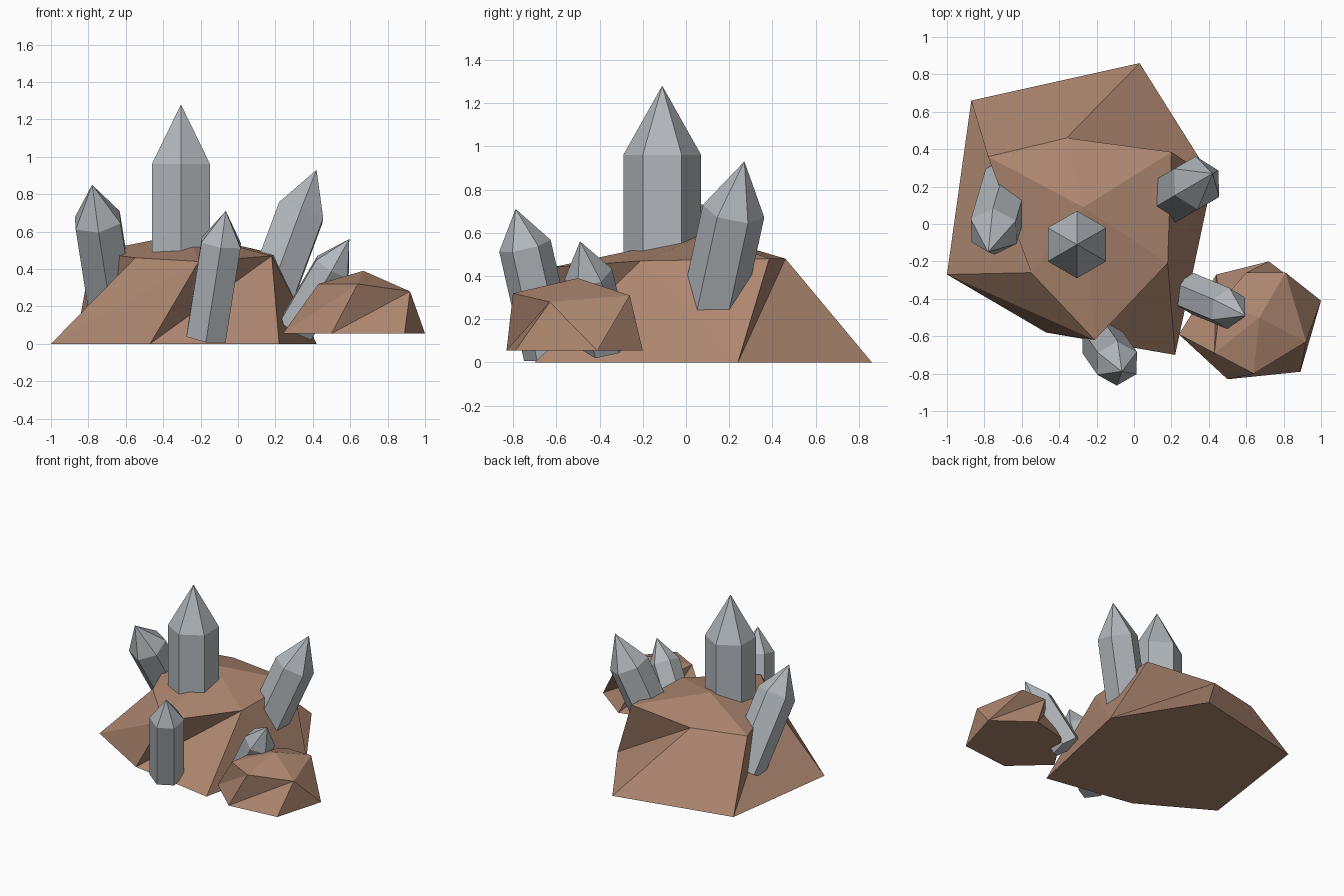
import bpy, bmesh, math
from mathutils import Vector

if "Cube" in bpy.data.objects:
    bpy.data.objects.remove(bpy.data.objects["Cube"])


def material(name, rgb):
    m = bpy.data.materials.new(name)
    m.diffuse_color = (*rgb, 1)
    m.use_nodes = True
    m.node_tree.nodes["Principled BSDF"].inputs["Base Color"].default_value = m.diffuse_color
    return m


BROWN = material("brown rock", (0.43, 0.245, 0.165))
GREY = material("grey crystal", (0.44, 0.47, 0.50))


def finish(name, bm, mat):
    bmesh.ops.recalc_face_normals(bm, faces=bm.faces)
    me = bpy.data.meshes.new(name)
    bm.to_mesh(me)
    bm.free()
    me.materials.append(mat)
    bpy.context.collection.objects.link(bpy.data.objects.new(name, me))


def rock(name, z, base, ring, peak, flips):
    """Faceted mound: flat base loop, upper loop, one peak.
    flips lists the sides whose diagonal starts at the next base point."""
    bm = bmesh.new()
    b = [bm.verts.new((x, y, z)) for x, y in base]
    r = [bm.verts.new(p) for p in ring]
    top = bm.verts.new(peak)
    n = len(b)
    for i in range(n):
        j = (i + 1) % n
        if i in flips:
            bm.faces.new((b[i], b[j], r[i]))
            bm.faces.new((b[j], r[j], r[i]))
        else:
            bm.faces.new((b[i], b[j], r[j]))
            bm.faces.new((b[i], r[j], r[i]))
        bm.faces.new((r[i], r[j], top))
    bm.faces.new(b[::-1])
    finish(name, bm, BROWN)


def crystal(name, bottom, shoulder, tip, radius):
    """Six-sided prism along a tilted axis, ending in a pyramid."""
    bottom, shoulder, tip = Vector(bottom), Vector(shoulder), Vector(tip)
    rot = Vector((0, 0, 1)).rotation_difference((tip - bottom).normalized())
    bm = bmesh.new()
    spokes = [rot @ Vector((radius * math.cos(a), radius * math.sin(a), 0))
              for a in (math.radians(30 + 60 * k) for k in range(6))]
    lo = [bm.verts.new(bottom + s) for s in spokes]
    hi = [bm.verts.new(shoulder + s) for s in spokes]
    apex = bm.verts.new(tip)
    for i in range(6):
        j = (i + 1) % 6
        bm.faces.new((lo[i], lo[j], hi[j], hi[i]))
        bm.faces.new((hi[i], hi[j], apex))
    bm.faces.new(lo[::-1])
    finish(name, bm, GREY)


# Rocks, loops listed anticlockwise from the left corner
rock("large_rock", 0,
     [(-1.0, -.27), (-.47, -.58), (.22, -.70), (.42, .24), (.03, .86), (-.87, .66)],
     [(-.55, -.26, .46), (-.21, -.62, .44), (.18, -.21, .47),
      (.20, .385, .48), (-.36, .46, .48), (-.78, .36, .49)],
     (-.27, .09, .59), flips=(2, 4))
rock("small_rock", .055,
     [(.24, -.59), (.50, -.83), (.89, -.79), (1.0, -.41), (.72, -.20), (.44, -.27)],
     [(.43, -.69, .32), (.64, -.80, .32), (.92, -.63, .28),
      (.81, -.26, .31), (.60, -.26, .31), (.46, -.42, .32)],
     (.67, -.50, .39), flips=(2,))

# Crystals
crystal("main_crystal", (-.305, -.11, .25), (-.305, -.11, .96), (-.305, -.11, 1.28), .18)
crystal("left_crystal", (-.67, .23, .15), (-.75, -.04, .66), (-.78, -.15, .85), .14)
crystal("front_crystal", (-.17, -.63, .035), (-.09, -.745, .54), (-.065, -.788, .71), .122)
crystal("back_crystal", (.165, .12, .24), (.335, .22, .70), (.42, .27, .93), .145)
crystal("low_crystal", (.31, -.37, .08), (.505, -.452, .41), (.595, -.49, .56), .112)
